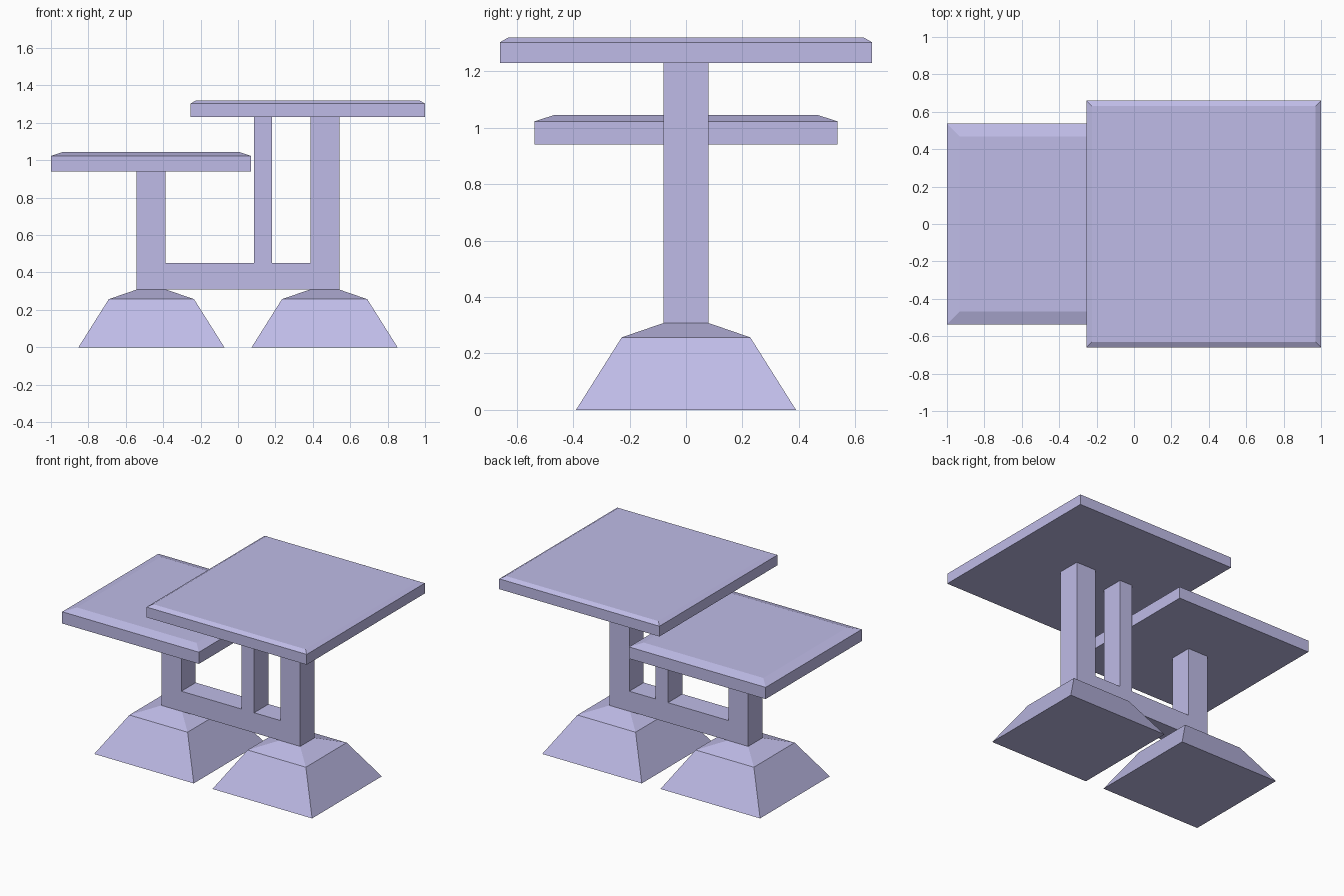
import bpy, bmesh

if "Cube" in bpy.data.objects:
    bpy.data.objects.remove(bpy.data.objects["Cube"])

lavender = bpy.data.materials.new("lavender")
lavender.diffuse_color = (0.52, 0.50, 0.80, 1)
lavender.use_nodes = True
lavender.node_tree.nodes["Principled BSDF"].inputs["Base Color"].default_value = lavender.diffuse_color


def finish(name, bm):
    bmesh.ops.recalc_face_normals(bm, faces=bm.faces)
    mesh = bpy.data.meshes.new(name)
    bm.to_mesh(mesh)
    bm.free()
    mesh.materials.append(lavender)
    obj = bpy.data.objects.new(name, mesh)
    bpy.context.collection.objects.link(obj)
    return obj


def stack(name, cx, layers):
    """Solid lofted through centred rectangles (half_x, half_y, z)."""
    bm = bmesh.new()
    rings = [[bm.verts.new((cx + sx * hx, sy * hy, z))
              for sx, sy in ((-1, -1), (1, -1), (1, 1), (-1, 1))]
             for hx, hy, z in layers]
    bm.faces.new(rings[0])
    bm.faces.new(rings[-1])
    for low, high in zip(rings, rings[1:]):
        for i in range(4):
            j = (i + 1) % 4
            bm.faces.new((low[i], low[j], high[j], high[i]))
    return finish(name, bm)


# Two sloped pedestal feet
for side, cx in (("left", -0.463), ("right", 0.463)):
    stack(side + "_foot", cx,
          [(0.39, 0.39, 0), (0.228, 0.228, 0.257), (0.08, 0.08, 0.308)])

# One-piece frame: crossbeam with three posts, extruded from its front profile
profile = [(-0.543, 0.308), (0.543, 0.308), (0.543, 1.23), (0.387, 1.23),
           (0.387, 0.45), (0.183, 0.45), (0.183, 1.23), (0.085, 1.23),
           (0.085, 0.45), (-0.387, 0.45), (-0.387, 0.94), (-0.543, 0.94)]
bm = bmesh.new()
face = bm.faces.new([bm.verts.new((x, -0.08, z)) for x, z in profile])
ext = bmesh.ops.extrude_face_region(bm, geom=[face], use_keep_orig=True)
bmesh.ops.translate(bm, vec=(0, 0.16, 0),
                    verts=[v for v in ext["geom"] if isinstance(v, bmesh.types.BMVert)])
finish("support_frame", bm)

# Low and high tops with chamfered upper edges
stack("low_top", -0.465,
      [(0.535, 0.537, 0.94), (0.535, 0.537, 1.023), (0.468, 0.468, 1.045)])
stack("high_top", 0.373,
      [(0.627, 0.66, 1.23), (0.627, 0.66, 1.303), (0.597, 0.63, 1.32)])
